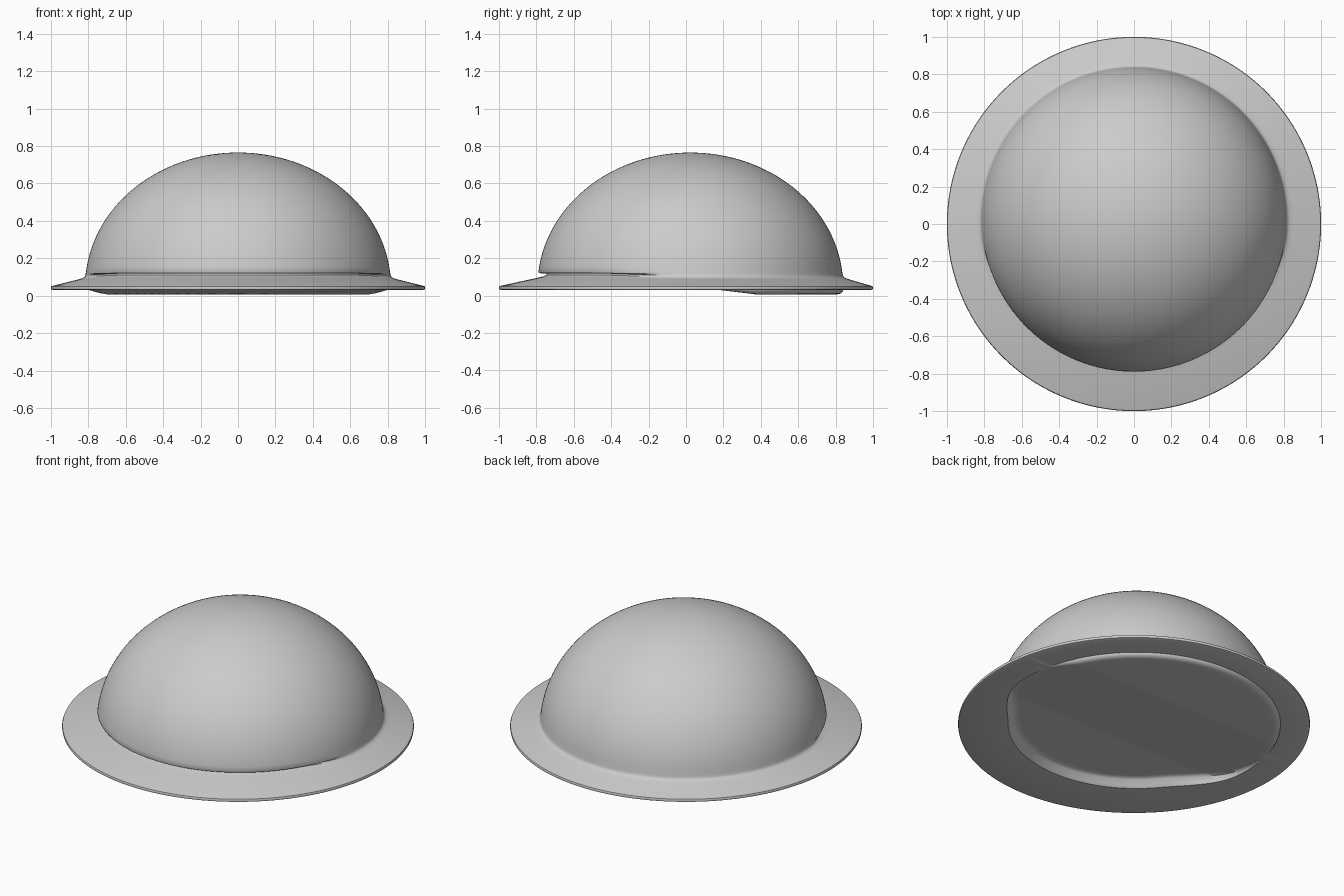
import bpy, bmesh, math

if "Cube" in bpy.data.objects:
    bpy.data.objects.remove(bpy.data.objects["Cube"])

N = 160


def smooth(t):
    t = max(0.0, min(1.0, t))
    return t * t * (3 - 2 * t)


def base_z(y):
    # stepped underside: low at the back, recessed at the front
    t = max(0.0, min(1.0, (0.37 - y) / 0.6))
    return 0.007 + 0.073 * t


bm = bmesh.new()
rings = []


def ring(cy, r_back, r_front, z_back=None, z_front=None, blend=1.0):
    """Ring whose radius and height change from back to front.
    blend mixes the given height (0) with the stepped underside height (1)."""
    verts = []
    for i in range(N):
        a = 2 * math.pi * i / N
        w = smooth((-math.sin(a) - 0.1) / 0.55)
        r = r_back + (r_front - r_back) * w
        x, y = r * math.cos(a), cy + r * math.sin(a)
        if z_back is None:
            z = base_z(y)
        else:
            z = z_back + (z_front - z_back) * w
            if blend > 0:
                z += (base_z(y) - z) * blend
        verts.append(bm.verts.new((x, y, z)))
    rings.append(verts)


# Dome, an ellipsoid slightly behind centre
a_end = math.acos((0.128 - 0.05) / 0.715)
top = bm.verts.new((0, 0.022, 0.765))
for k in range(1, 41):
    a = a_end * k / 40
    r = 0.817 * math.sin(a)
    z = 0.05 + 0.715 * math.cos(a)
    ring(0.023, r, r, z, z, 0)

# Lip over the front, fillet at the back, then the brim
for cy, rb, rf, zb, zf in [
    (0.023, 0.814, 0.808, 0.118, 0.120),
    (0.023, 0.816, 0.768, 0.108, 0.118),
    (0.023, 0.820, 0.770, 0.100, 0.110),
    (0.023, 0.832, 0.790, 0.093, 0.102),
    (0.020, 0.852, 0.830, 0.087, 0.092),
    (0.000, 0.985, 0.985, 0.054, 0.054),
    (0.000, 0.997, 0.997, 0.050, 0.050),
    (0.000, 1.000, 1.000, 0.043, 0.043),
    (0.000, 0.998, 0.998, 0.034, 0.034),
    (0.000, 0.988, 0.988, 0.030, 0.030),
    (0.023, 0.818, 0.730, 0.030, 0.030),
]:
    ring(cy, rb, rf, zb, zf, 0)

# Underside plug
ring(0.023, 0.816, 0.715, 0.030, 0.030, 0.3)
ring(0.023, 0.806, 0.700, 0.030, 0.030, 0.8)
ring(0.023, 0.785, 0.685)
for k in range(1, 24):
    s = 1 - k / 24
    ring(0.023, 0.785 * s, 0.685 * s)
bottom = bm.verts.new((0, 0.023, base_z(0.023)))

for p, q in zip(rings, rings[1:]):
    for i in range(N):
        j = (i + 1) % N
        bm.faces.new((p[i], q[i], q[j], p[j]))
for i in range(N):
    j = (i + 1) % N
    bm.faces.new((top, rings[0][i], rings[0][j]))
    bm.faces.new((bottom, rings[-1][j], rings[-1][i]))
bmesh.ops.recalc_face_normals(bm, faces=bm.faces[:])

mesh = bpy.data.meshes.new("domed_cap_with_brim")
bm.to_mesh(mesh)
bm.free()
obj = bpy.data.objects.new("domed_cap_with_brim", mesh)
bpy.context.collection.objects.link(obj)
bpy.context.view_layer.objects.active = obj
obj.select_set(True)
bpy.ops.object.shade_smooth_by_angle(angle=math.radians(40))
